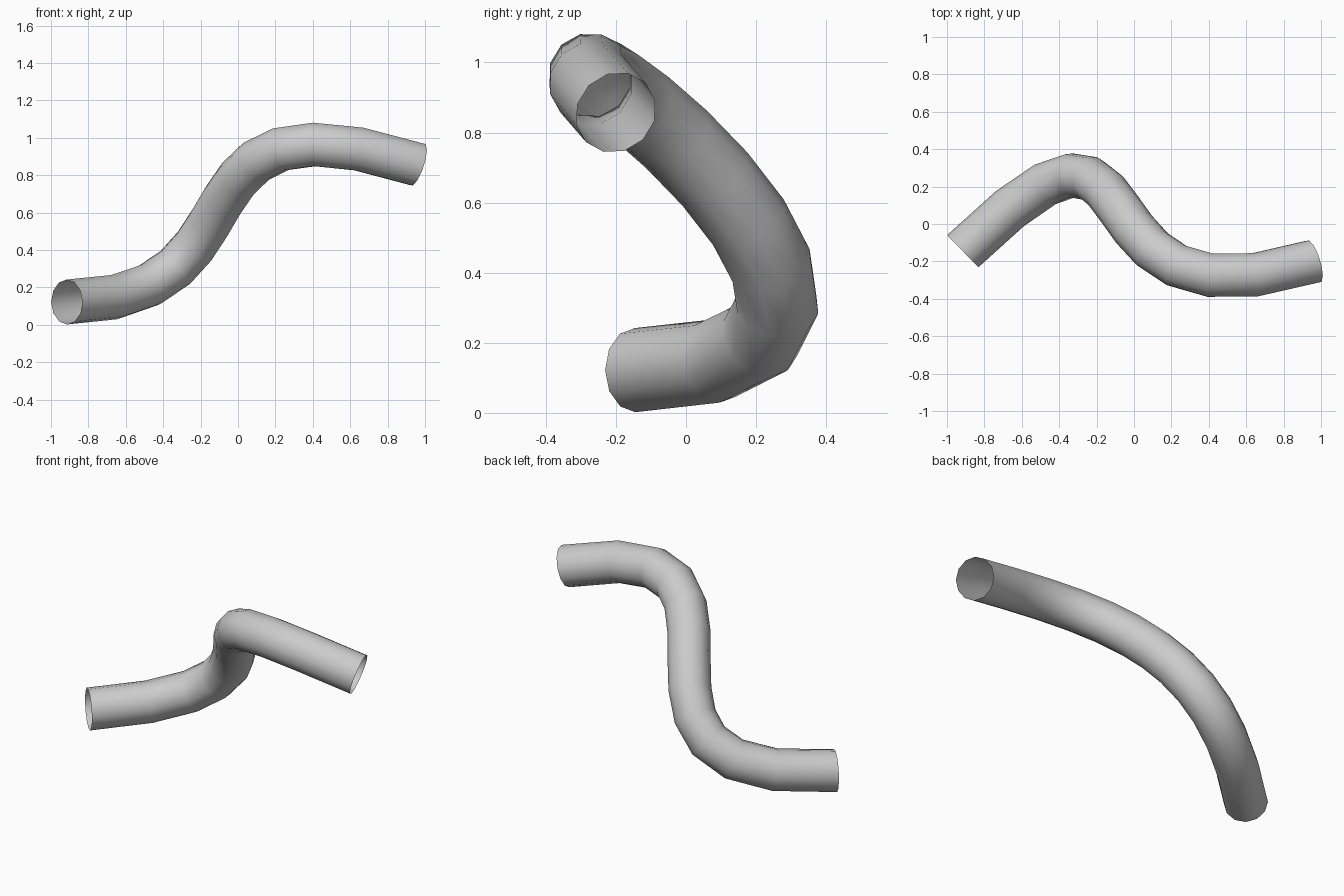
import bpy

if "Cube" in bpy.data.objects:
    bpy.data.objects.remove(bpy.data.objects["Cube"])

# Centreline: one cubic Bezier segment sweeping up in a twisted S
START, START_HANDLE = (-0.915, -0.145, 0.122), (0.24, 0.985, 0.133)
END, END_HANDLE = (0.96, -0.20, 0.857), (-0.465, -0.65, 1.32)

curve = bpy.data.curves.new("bent_tube", 'CURVE')
curve.dimensions = '3D'
curve.resolution_u = 12
curve.bevel_depth = 0.12
curve.bevel_resolution = 4      # twelve sided section
curve.use_fill_caps = False     # open ends

spline = curve.splines.new('BEZIER')
spline.bezier_points.add(1)
for p, co, left, right in (
        (spline.bezier_points[0], START,
         [2 * a - b for a, b in zip(START, START_HANDLE)], START_HANDLE),
        (spline.bezier_points[1], END, END_HANDLE,
         [2 * a - b for a, b in zip(END, END_HANDLE)])):
    p.handle_left_type = p.handle_right_type = 'FREE'
    p.co, p.handle_left, p.handle_right = co, left, right

# Tube as a smooth shaded mesh
tube = bpy.data.objects.new("bent_tube", curve)
bpy.context.collection.objects.link(tube)
bpy.context.view_layer.objects.active = tube
tube.select_set(True)
bpy.ops.object.convert(target='MESH')
bpy.ops.object.shade_smooth()
